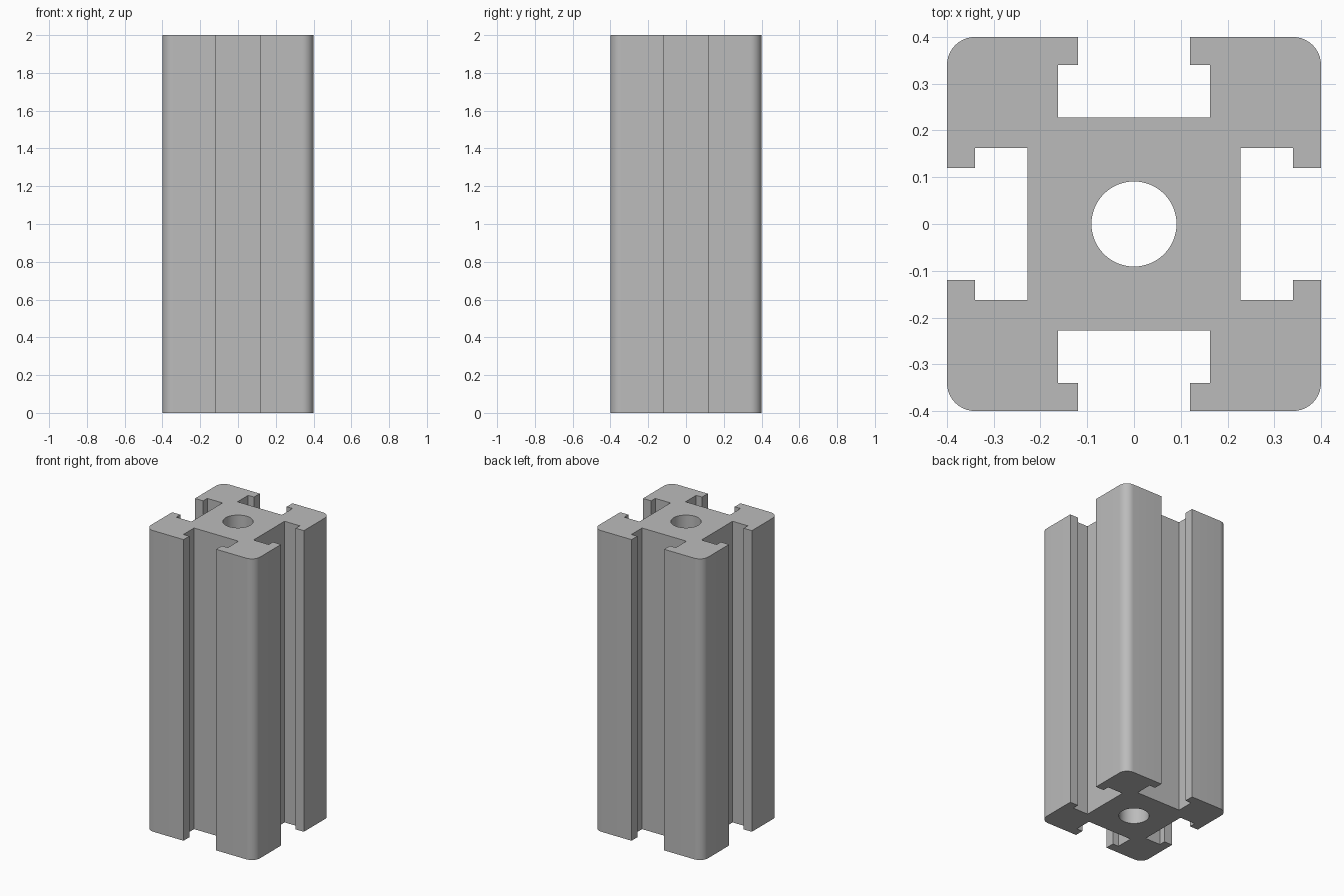
import bpy
import bmesh
from math import sin, cos, pi, radians
from mathutils import Matrix, Vector

cube = bpy.data.objects.get("Cube")
if cube:
    bpy.data.objects.remove(cube, do_unlink=True)

HEIGHT = 2.0
HALF = 0.4            # half width of the bar
RADIUS = 0.06         # rounded outer corners
BORE = 0.091          # central hole radius
MOUTH = 0.12          # half width of slot opening
CAVITY = 0.163        # half width of slot interior
LIP = 0.34            # inner side of slot lips
CORE = 0.228          # half width of solid core


def arc(cx, cy, r, start, end, steps):
    angles = [start + (end - start) * i / steps for i in range(steps + 1)]
    return [(cx + r * cos(a), cy + r * sin(a)) for a in angles]


# Aluminium colour
metal = bpy.data.materials.new("aluminium grey")
metal.use_nodes = True
colour = (0.5, 0.5, 0.5, 1)
metal.diffuse_color = colour
metal.node_tree.nodes["Principled BSDF"].inputs["Base Color"].default_value = colour

# One quarter of the cross-section: bore, half slot, rounded corner, half slot
half_slot = [(CORE, 0), (CORE, CAVITY), (LIP, CAVITY), (LIP, MOUTH), (HALF, MOUTH)]
quarter = half_slot + arc(LIP, LIP, RADIUS, 0, pi / 2, 10)
quarter += [(y, x) for x, y in reversed(half_slot)]
quarter += arc(0, 0, BORE, pi / 2, 0, 16)

# Repeat the quarter around the axis and weld it into one section
bm = bmesh.new()
for turn in range(4):
    spin = Matrix.Rotation(turn * pi / 2, 3, "Z")
    bm.faces.new([bm.verts.new(spin @ Vector((x, y, 0))) for x, y in quarter])
bmesh.ops.remove_doubles(bm, verts=bm.verts[:], dist=0.0001)

# Extrude the section to full height
result = bmesh.ops.extrude_face_region(bm, geom=bm.faces[:], use_keep_orig=True)
top = [v for v in result["geom"] if isinstance(v, bmesh.types.BMVert)]
bmesh.ops.translate(bm, verts=top, vec=(0, 0, HEIGHT))
bmesh.ops.recalc_face_normals(bm, faces=bm.faces[:])

mesh = bpy.data.meshes.new("slotted_bar")
bm.to_mesh(mesh)
bm.free()
mesh.materials.append(metal)
bar = bpy.data.objects.new("slotted_bar", mesh)
bpy.context.collection.objects.link(bar)

# Smooth the round corners and the bore, keep the slots sharp
bpy.ops.object.select_all(action="DESELECT")
bar.select_set(True)
bpy.context.view_layer.objects.active = bar
bpy.ops.object.shade_smooth_by_angle(angle=radians(30))
